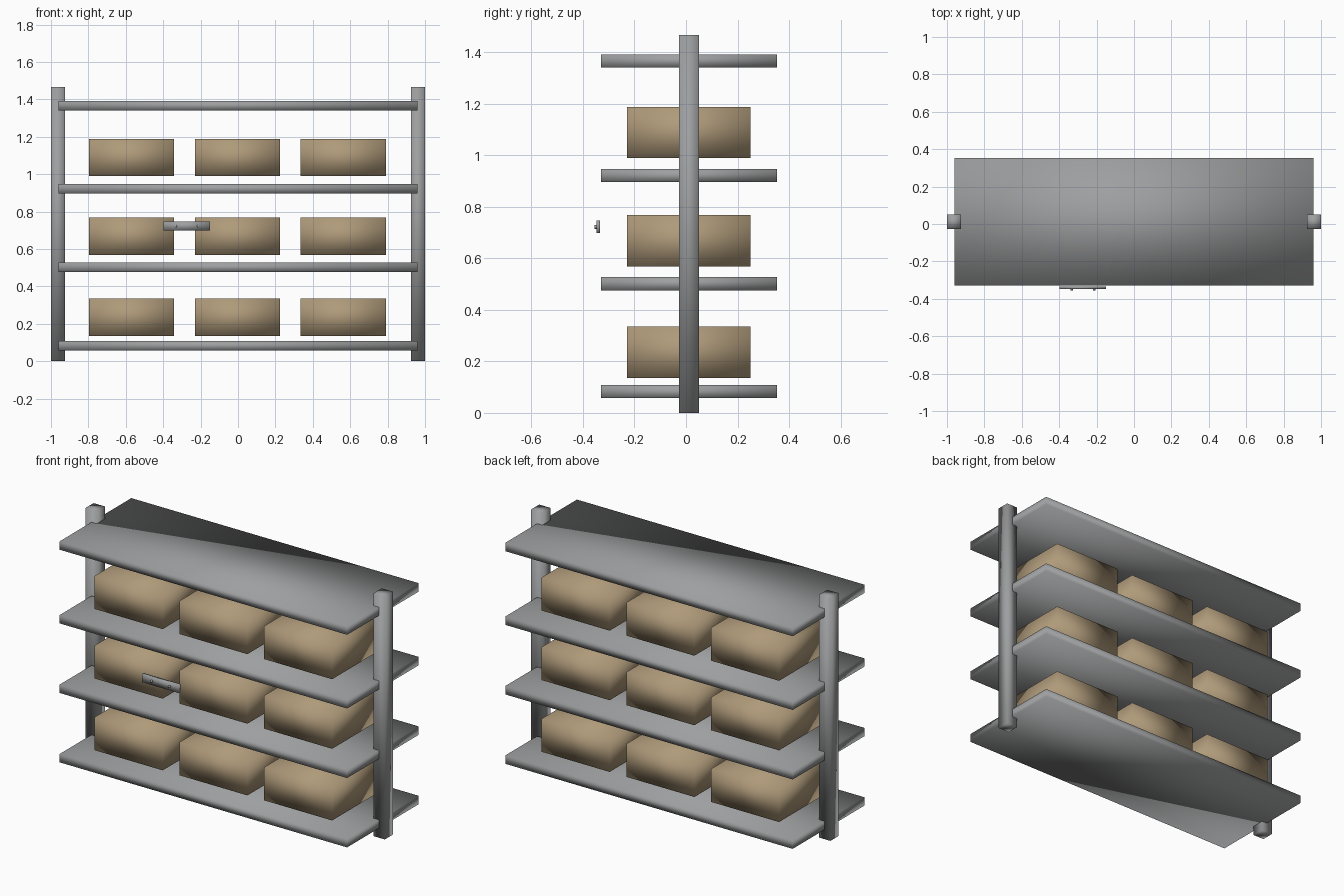
import bpy
import bmesh
from mathutils import Matrix, Vector

if "Cube" in bpy.data.objects:
    bpy.data.objects.remove(bpy.data.objects["Cube"], do_unlink=True)


def material(name, rgb):
    mat = bpy.data.materials.new(name)
    mat.use_nodes = True
    mat.diffuse_color = (*rgb, 1)
    mat.node_tree.nodes["Principled BSDF"].inputs["Base Color"].default_value = (*rgb, 1)
    return mat


steel = material("grey_steel", (0.34, 0.345, 0.35))
cardboard = material("tan_cardboard", (0.43, 0.325, 0.195))


def finish(name, bm, mat):
    mesh = bpy.data.meshes.new(name)
    for face in bm.faces:
        face.smooth = True
    bm.to_mesh(mesh)
    bm.free()
    mesh.materials.append(mat)
    obj = bpy.data.objects.new(name, mesh)
    bpy.context.collection.objects.link(obj)
    return obj


def box(name, low, high, mat):
    low, high = Vector(low), Vector(high)
    bm = bmesh.new()
    bmesh.ops.create_cube(bm, size=1, matrix=Matrix.Translation((low + high) / 2)
                          @ Matrix.Diagonal((*(high - low), 1)))
    return finish(name, bm, mat)


# Upright posts
for side, x in (("right", -1), ("left", 0.925)):
    box(f"{side}_post", (x, -0.027, 0), (x + 0.075, 0.05, 1.467), steel)

# Shelf boards
for i, z in enumerate((0.057, 0.476, 0.896, 1.341)):
    box(f"shelf_{i + 1}", (-0.96, -0.33, z), (0.96, 0.353, z + 0.051), steel)

# Cartons in three rows
for row, z in enumerate((0.136, 0.569, 0.989)):
    for col in range(3):
        x = -0.797 + col * 0.566
        box(f"carton_{row + 1}_{col + 1}", (x, -0.23, z), (x + 0.455, 0.25, z + 0.199), cardboard)

# Label holder plate with two screws
box("label_plate", (-0.397, -0.347, 0.698), (-0.15, -0.333, 0.748), steel)
for i, x in enumerate((-0.333, -0.213)):
    bm = bmesh.new()
    turn = Matrix.Translation((x, -0.349, 0.722)) @ Matrix.Rotation(1.5708, 4, "X")
    bmesh.ops.create_cone(bm, cap_ends=True, segments=16, radius1=0.007, radius2=0.007,
                          depth=0.012, matrix=turn)
    finish(f"plate_screw_{i + 1}", bm, steel)
